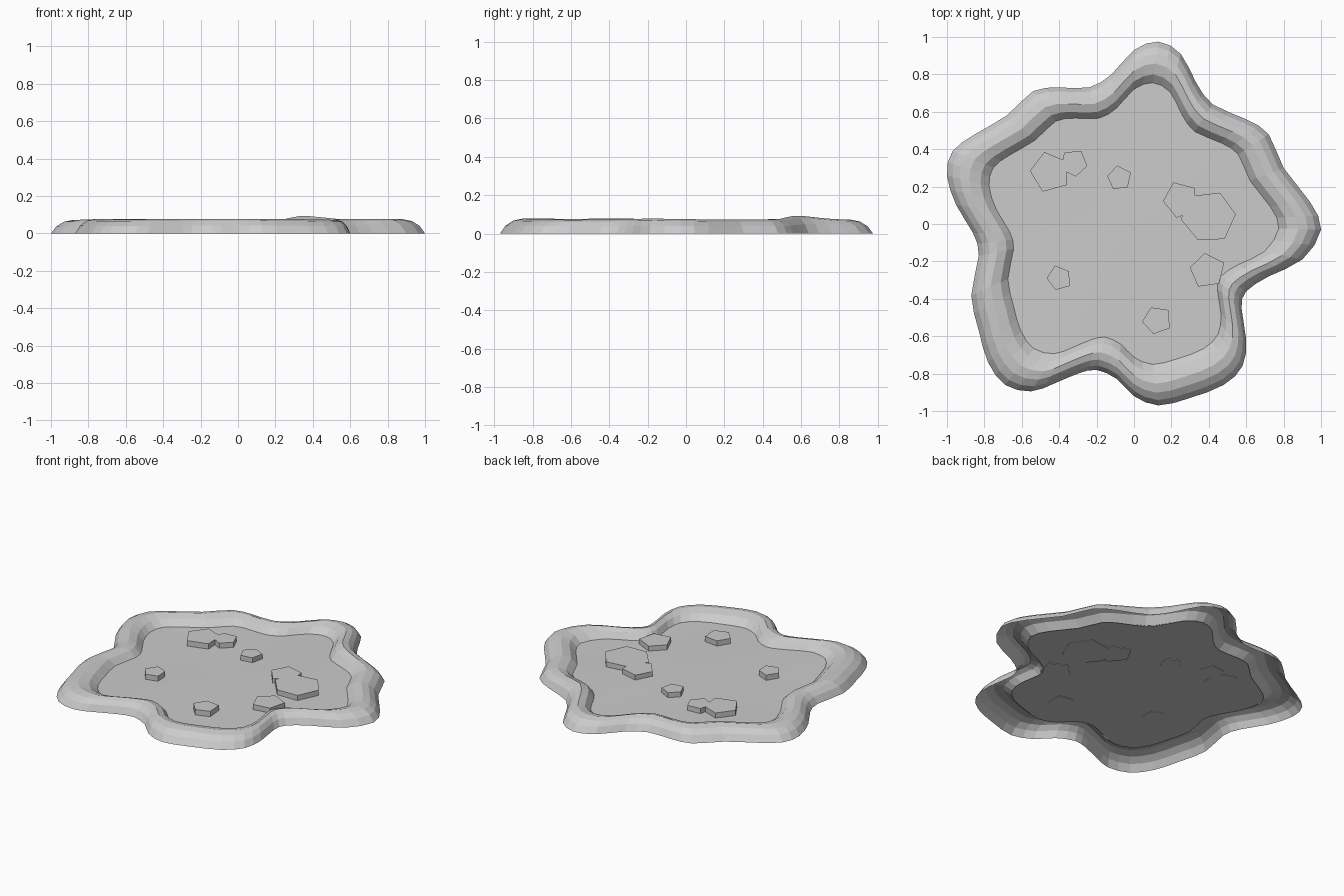
import bpy, bmesh, math, random
from mathutils import Vector

cube = bpy.data.objects.get("Cube")
if cube:
    bpy.data.objects.remove(cube, do_unlink=True)

random.seed(4)


def make_material(name, rgb):
    material = bpy.data.materials.new(name)
    material.use_nodes = True
    colour = (*rgb, 1.0)
    material.diffuse_color = colour
    material.node_tree.nodes["Principled BSDF"].inputs["Base Color"].default_value = colour
    return material


stone = make_material("stone grey", (0.6, 0.6, 0.6))

# Wavy shoreline, counterclockwise from the right-hand tip
SHORE = [
    (1, -.03), (.94, .12), (.8, .3), (.72, .48), (.6, .56), (.42, .64),
    (.33, .76), (.25, .91), (.13, .975), (0, .93), (-.12, .8), (-.24, .73),
    (-.4, .73), (-.54, .71), (-.68, .58), (-.85, .48), (-.97, .39), (-1, .26),
    (-.95, .1), (-.86, -.05), (-.83, -.17), (-.87, -.38), (-.83, -.57),
    (-.78, -.74), (-.69, -.86), (-.55, -.895), (-.42, -.85), (-.3, -.8),
    (-.2, -.78), (-.09, -.83), (0, -.92), (.13, -.97), (.3, -.93),
    (.48, -.86), (.58, -.76), (.6, -.62), (.575, -.45), (.6, -.36),
    (.72, -.28), (.9, -.19),
]


def smooth_loop(points):
    """Double the points of a closed loop with a Catmull-Rom midpoint."""
    loop = []
    count = len(points)
    for i in range(count):
        a, b, c, d = (Vector(points[(i + k) % count]) for k in (-1, 0, 1, 2))
        loop.append(b)
        loop.append((b + c) * 0.5625 - (a + d) * 0.0625)
    return loop


shore = smooth_loop(SHORE)


def crest_factor(point):
    """Uneven height of the bank, with a hump at the back-left notch."""
    hump = (point - Vector((.37, .62))).length
    ripple = 0.04 * math.sin(3 * point.x + 5 * point.y)
    return 1 + 0.3 * math.exp(-(hump / 0.2) ** 2) + ripple


def floor_height(point):
    return 0.025 + 0.003 * math.sin(5 * point.x + 1) * math.cos(4 * point.y)


def build_rings(name, rings, close_centre=None):
    """Join a series of equal rings with quads, optionally closed by a fan."""
    bm = bmesh.new()
    loops = [[bm.verts.new(co) for co in ring] for ring in rings]
    for outer, inner in zip(loops, loops[1:]):
        for i in range(len(outer)):
            j = (i + 1) % len(outer)
            bm.faces.new((outer[i], outer[j], inner[j], inner[i]))
    if close_centre:
        hub = bm.verts.new(close_centre)
        last = loops[-1]
        for i in range(len(last)):
            bm.faces.new((last[i], last[(i + 1) % len(last)], hub))
    mesh = bpy.data.meshes.new(name)
    bm.to_mesh(mesh)
    bm.free()
    obj = bpy.data.objects.new(name, mesh)
    bpy.context.collection.objects.link(obj)
    mesh.materials.append(stone)
    return obj


# Raised bank: cross-section as (scale of shoreline, height), open underneath
BANK = [(1, 0), (.97, .04), (.93, .065), (.88, .075), (.82, .06), (.77, .018)]
bank_rings = [
    [(p.x * s, p.y * s, z * crest_factor(p)) for p in shore] for s, z in BANK
]
build_rings("bank", bank_rings)

# Gently uneven basin floor
floor_rings = []
for scale in (.775, .6, .4, .2):
    ring = [p * scale for p in shore]
    floor_rings.append([(p.x, p.y, floor_height(p)) for p in ring])
basin = build_rings("basin_floor", floor_rings, (0, 0, floor_height(Vector((0, 0)))))
basin.data.shade_smooth()

# Flat angular stones: x, y, radius, sides, angle of the first corner
STONES = [
    (-.45, .28, .11, 5, 178), (-.32, .325, .075, 5, 60), (-.08, .245, .066, 5, 170),
    (.25, .13, .095, 5, 185), (.4, .04, .145, 6, 5), (.39, -.25, .095, 5, 97),
    (-.4, -.29, .068, 5, 180), (.12, -.515, .08, 5, 185),
]
for number, (x, y, radius, sides, angle) in enumerate(STONES, 1):
    bpy.ops.mesh.primitive_cylinder_add(
        vertices=sides, radius=radius, depth=0.036, location=(x, y, 0.04),
        rotation=(0, 0, math.radians(angle - 90)))
    pebble = bpy.context.object
    pebble.name = f"flat_stone_{number}"
    pebble.data.materials.append(stone)
    # Slightly irregular corners, moved the same way on top and bottom
    shifts = {}
    for vertex in pebble.data.vertices:
        key = round(math.atan2(vertex.co.y, vertex.co.x), 1)
        factor = shifts.setdefault(key, random.uniform(.93, 1.07))
        vertex.co.x *= factor
        vertex.co.y *= factor
